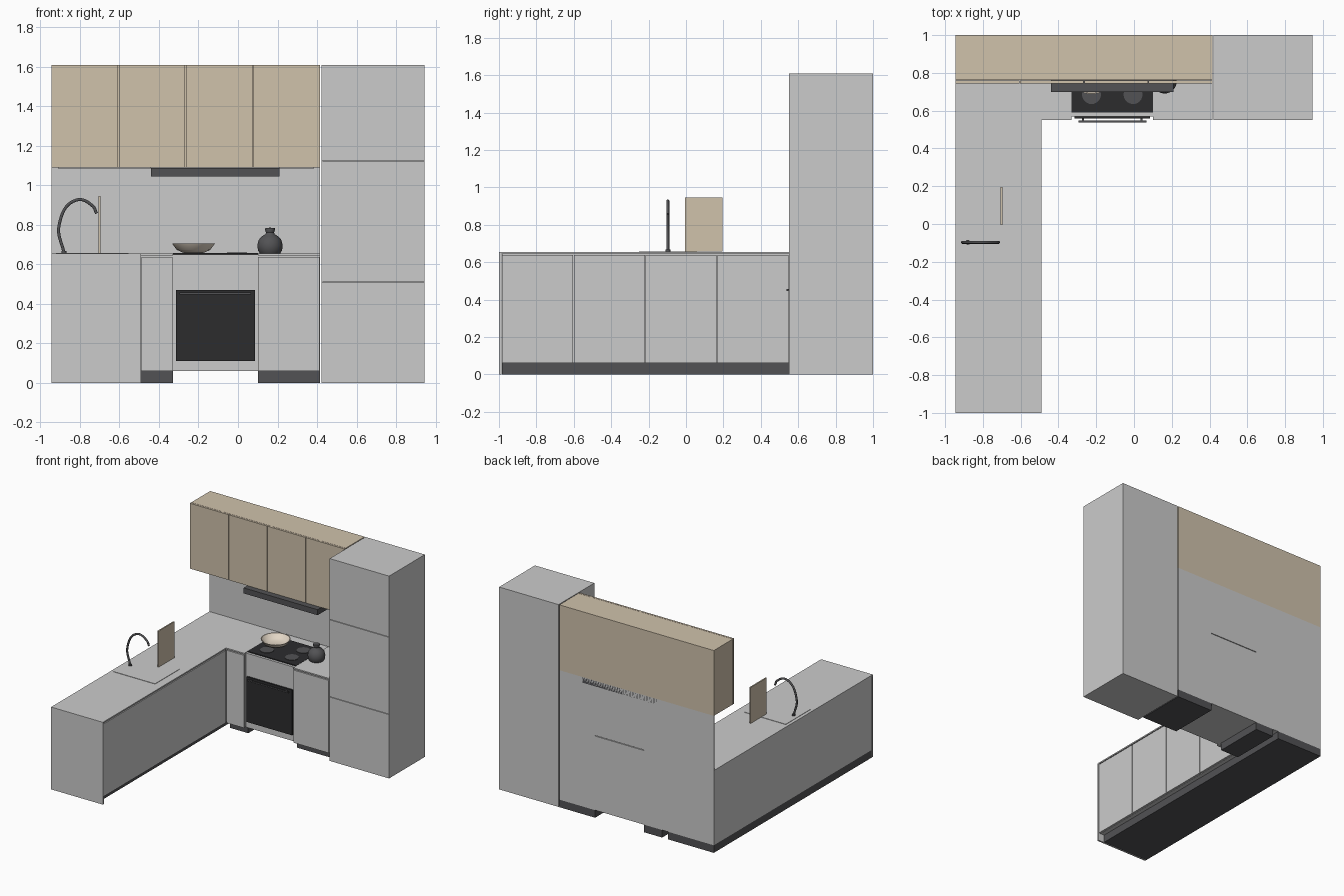
import bpy, bmesh, math
from mathutils import Matrix

if "Cube" in bpy.data.objects:
    bpy.data.objects.remove(bpy.data.objects["Cube"])


def material(name, r, g, b):
    m = bpy.data.materials.new(name)
    m.diffuse_color = (r, g, b, 1)
    m.use_nodes = True
    m.node_tree.nodes["Principled BSDF"].inputs["Base Color"].default_value = m.diffuse_color
    return m


WOOD = material("light_wood", 0.63, 0.54, 0.41)
DARK = material("dark_grey", 0.085, 0.085, 0.09)
BLACK = material("black_glass", 0.025, 0.025, 0.027)
WHITE = material("white", 0.95, 0.95, 0.95)
CREAM = material("cream", 0.76, 0.67, 0.56)


def finish(name, bm, mat):
    bmesh.ops.recalc_face_normals(bm, faces=bm.faces)
    me = bpy.data.meshes.new(name)
    bm.to_mesh(me)
    bm.free()
    ob = bpy.data.objects.new(name, me)
    bpy.context.collection.objects.link(ob)
    if mat:
        me.materials.append(mat)
    return ob


def smooth(ob):
    bpy.ops.object.select_all(action='DESELECT')
    bpy.context.view_layer.objects.active = ob
    ob.select_set(True)
    bpy.ops.object.shade_smooth_by_angle(angle=math.radians(40))


def box(name, x, y, z, mat=None):
    """Box from (min, max) ranges."""
    bm = bmesh.new()
    bmesh.ops.create_cube(bm, size=1)
    for v in bm.verts:
        v.co = [(r[0] + r[1]) / 2 + c * (r[1] - r[0]) for r, c in zip((x, y, z), v.co)]
    return finish(name, bm, mat)


def lathe(name, profile, loc, mat, steps=40):
    """Revolve an (r, z) profile about a vertical axis."""
    bm = bmesh.new()
    vs = [bm.verts.new((r, 0, z)) for r, z in profile]
    es = [bm.edges.new(p) for p in zip(vs, vs[1:])]
    bmesh.ops.spin(bm, geom=vs + es, cent=(0, 0, 0), axis=(0, 0, 1),
                   angle=math.tau, steps=steps)
    bmesh.ops.remove_doubles(bm, verts=bm.verts, dist=1e-5)
    bmesh.ops.transform(bm, matrix=Matrix.Translation(loc), verts=bm.verts)
    smooth(finish(name, bm, mat))


G = 0.002           # half of a door gap
KICK, DOOR_TOP, TOP = 0.06, 0.638, 0.655

# Left run: carcass, plinth, end panel, doors
box("left_carcass", (-0.945, -0.507), (-0.985, 1.0), (KICK, 0.645))
box("left_plinth", (-0.945, -0.54), (-0.985, 1.0), (0, KICK), DARK)
box("left_end_panel", (-0.945, -0.49), (-1.0, -0.987), (0, 0.645))
ys = [-0.985, -0.602, -0.218, 0.166, 0.55]
for i, (a, b) in enumerate(zip(ys, ys[1:])):
    box(f"left_door_{i}", (-0.505, -0.49), (a + G, b - G), (KICK, DOOR_TOP))

# Back run: cabinets on both sides of the oven
for side, a, b in (("corner", -0.49, -0.33), ("right", 0.10, 0.415)):
    box(f"{side}_carcass", (a - (0.017 if a < 0 else 0), b), (0.567, 1.0), (KICK, 0.645))
    box(f"{side}_plinth", (a, b), (0.60, 1.0), (0, KICK), DARK)
    box(f"{side}_door", (a + G, b - G), (0.55, 0.565), (KICK, DOOR_TOP))
    box(f"{side}_counter", (a, b), (0.55, 1.0), (0.645, TOP))
box("left_counter", (-0.945, -0.49), (-1.0, 1.0), (0.645, TOP))

# Oven housing, door, handle and hob
box("oven_housing", (-0.33, 0.10), (0.57, 1.0), (KICK, 0.636))
box("hob_counter", (-0.33, 0.10), (0.57, 1.0), (0.636, 0.65), WHITE)
box("oven_door", (-0.315, 0.085), (0.558, 0.57), (0.11, 0.47), BLACK)
box("oven_handle", (-0.295, 0.067), (0.538, 0.547), (0.447, 0.457), DARK)
for i, x in enumerate((-0.27, 0.04)):
    box(f"handle_post_{i}", (x - 0.005, x + 0.005), (0.545, 0.56), (0.448, 0.456), DARK)
box("hob", (-0.33, 0.10), (0.59, 0.92), (0.65, 0.657), BLACK)
for i, (x, y) in enumerate(((-0.225, 0.685), (-0.005, 0.685), (-0.225, 0.83), (-0.005, 0.83))):
    lathe(f"burner_{i}", [(0, 0), (0.05, 0), (0.05, 0.003), (0, 0.003)],
          (x, y, 0.657), DARK)

# Backsplash, wall cabinets, hood and under-cabinet strips
box("backsplash", (-0.945, 0.415), (0.99, 1.0), (TOP, 1.09))
box("wall_carcass", (-0.945, 0.415), (0.762, 1.0), (1.09, 1.61), WOOD)
for i in range(4):
    a = -0.945 + i * 0.34
    box(f"wall_door_{i}", (a + (G if i else 0), a + 0.34 - (G if i < 3 else 0)),
        (0.745, 0.76), (1.09, 1.61), WOOD)
box("hood", (-0.44, 0.21), (0.70, 1.0), (1.045, 1.089), DARK)
for i, (a, b) in enumerate(((-0.91, -0.44), (0.21, 0.385))):
    box(f"light_strip_{i}", (a, b), (0.80, 0.82), (1.085, 1.09))

# Tall cabinet: carcass, side panels and three inset fronts
box("tall_carcass", (0.425, 0.94), (0.565, 1.0), (0, 1.61))
for n, a in (("left", 0.422), ("right", 0.94)):
    box(f"tall_{n}_panel", (a, a + 0.005), (0.55, 1.0), (0, 1.61))
zs = [0, 0.51, 1.125, 1.61]
for i, (a, b) in enumerate(zip(zs, zs[1:])):
    box(f"tall_front_{i}", (0.427, 0.94), (0.55, 0.565),
        (a + (G if i else 0), b - (G if i < 2 else 0)))

# Sink cover and chopping board
box("sink_cover", (-0.92, -0.555), (-0.25, 0.06), (TOP, 0.658))
box("chopping_board", (-0.706, -0.696), (-0.005, 0.195), (0.658, 0.945), WOOD)

# Faucet: swept gooseneck
cu = bpy.data.curves.new("faucet", 'CURVE')
cu.dimensions = '3D'
cu.bevel_depth, cu.bevel_resolution, cu.use_fill_caps = 0.008, 3, True
sp = cu.splines.new('BEZIER')
pts = [(-0.88, 0.655), (-0.905, 0.80), (-0.82, 0.925), (-0.735, 0.895), (-0.716, 0.858)]
sp.bezier_points.add(len(pts) - 1)
for bp, (x, z) in zip(sp.bezier_points, pts):
    bp.co = (x, -0.097, z)
    bp.handle_left_type = bp.handle_right_type = 'AUTO'
faucet = bpy.data.objects.new("faucet", cu)
bpy.context.collection.objects.link(faucet)
cu.materials.append(DARK)
lathe("faucet_base", [(0, 0), (0.013, 0), (0.013, 0.012), (0, 0.012)],
      (-0.88, -0.097, TOP), DARK, 20)

# Bowl and lidded pot
lathe("bowl", [(0, 0), (0.055, 0), (0.085, 0.014), (0.108, 0.045), (0.102, 0.045),
               (0.08, 0.019), (0.05, 0.007), (0, 0.007)], (-0.225, 0.795, 0.66), CREAM)
lathe("pot", [(0, 0), (0.052, 0), (0.061, 0.015), (0.064, 0.04), (0.058, 0.067),
              (0.042, 0.086), (0.024, 0.096), (0.02, 0.105), (0.025, 0.118),
              (0.024, 0.128), (0, 0.13)], (0.162, 0.755, 0.656), DARK)
